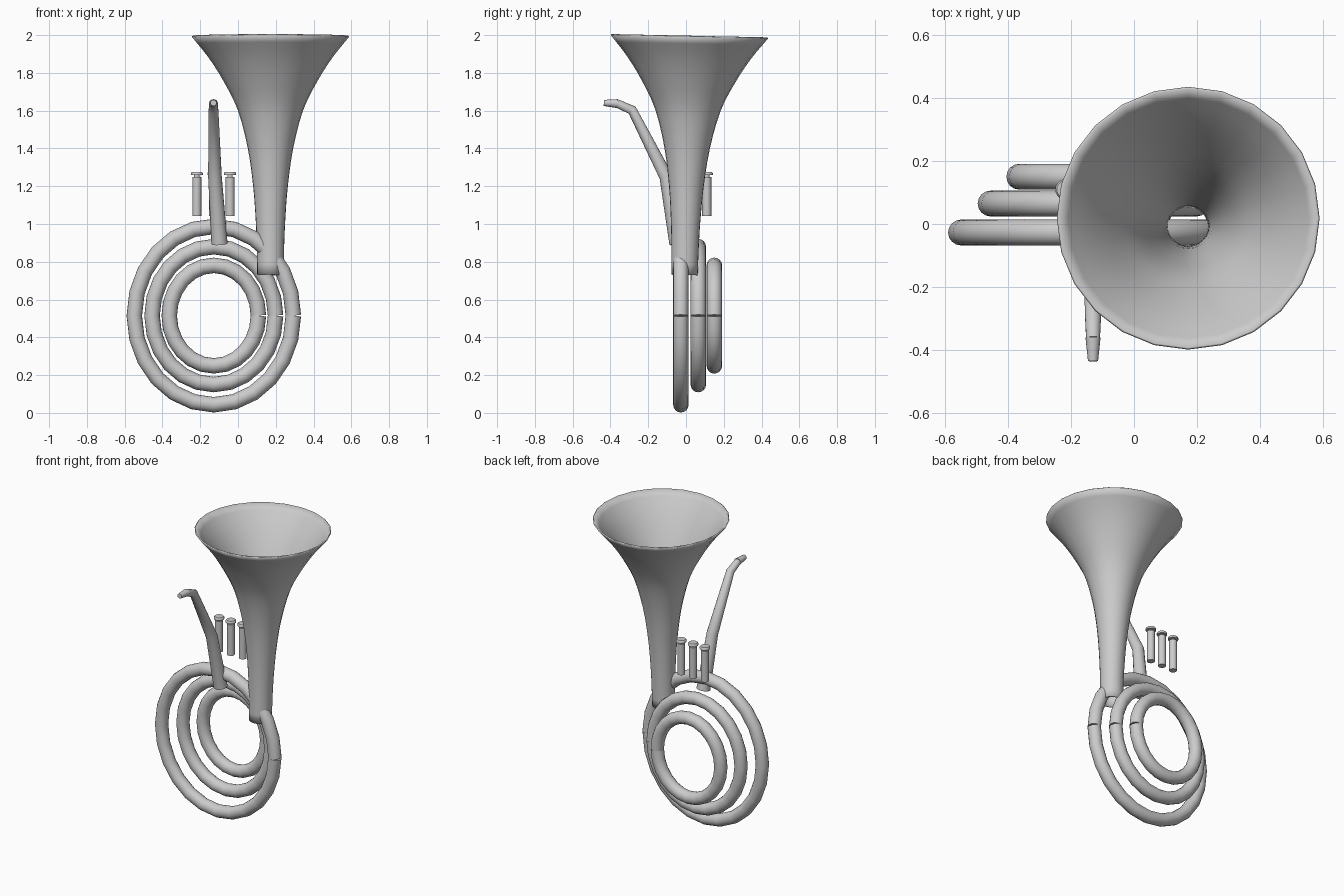
import bpy
import math
from mathutils import Matrix, Vector

if "Cube" in bpy.data.objects:
    bpy.data.objects.remove(bpy.data.objects["Cube"])

metal = bpy.data.materials.new("silver_grey")
metal.use_nodes = True
GREY = (0.6, 0.6, 0.6, 1)
metal.diffuse_color = GREY
metal.node_tree.nodes["Principled BSDF"].inputs["Base Color"].default_value = GREY


def finish(obj, angle=40):
    """Assign the metal and smooth the soft edges."""
    obj.data.materials.append(metal)
    bpy.ops.object.select_all(action='DESELECT')
    obj.select_set(True)
    bpy.context.view_layer.objects.active = obj
    bpy.ops.object.shade_smooth_by_angle(angle=math.radians(angle))
    return obj


def lathe(name, profile, sides, location=(0, 0, 0)):
    """Revolve (radius, height) pairs around z; radius 0 closes an end."""
    verts, faces, rings = [], [], []
    for r, z in profile:
        count = sides if r > 0 else 1
        rings.append([len(verts) + i for i in range(count)])
        for i in range(count):
            a = math.tau * i / sides
            verts.append((r * math.cos(a), r * math.sin(a), z))
    for low, high in zip(rings, rings[1:]):
        for i in range(sides):
            j = (i + 1) % sides
            if len(low) == 1:
                faces.append((low[0], high[j], high[i]))
            elif len(high) == 1:
                faces.append((low[i], low[j], high[0]))
            else:
                faces.append((low[i], low[j], high[j], high[i]))
    mesh = bpy.data.meshes.new(name)
    mesh.from_pydata(verts, [], faces)
    obj = bpy.data.objects.new(name, mesh)
    obj.location = location
    bpy.context.collection.objects.link(obj)
    return finish(obj)


def tube(name, points, radii, caps=True):
    """Sweep a round section along a polyline, then turn it into a mesh."""
    curve = bpy.data.curves.new(name, 'CURVE')
    curve.dimensions = '3D'
    curve.bevel_depth = 1
    curve.bevel_resolution = 6
    curve.use_fill_caps = caps
    spline = curve.splines.new('POLY')
    spline.points.add(len(points) - 1)
    for p, co, r in zip(spline.points, points, radii):
        p.co = (*co, 1)
        p.radius = r
    temp = bpy.data.objects.new(name + "_path", curve)
    bpy.context.collection.objects.link(temp)
    bpy.context.view_layer.update()
    graph = bpy.context.evaluated_depsgraph_get()
    mesh = bpy.data.meshes.new_from_object(temp.evaluated_get(graph))
    mesh.materials.clear()
    bpy.data.objects.remove(temp)
    obj = bpy.data.objects.new(name, mesh)
    bpy.context.collection.objects.link(obj)
    return finish(obj, 50)


def smooth_profile(keys, steps):
    """Catmull-Rom interpolation through the key points."""
    pts = [Vector(k) for k in keys]
    pts = [2 * pts[0] - pts[1]] + pts + [2 * pts[-1] - pts[-2]]
    out = []
    for a, b, c, d in zip(pts, pts[1:], pts[2:], pts[3:]):
        for s in range(steps):
            t = s / steps
            out.append(0.5 * (2 * b + (c - a) * t + (2 * a - 5 * b + 4 * c - d) * t**2
                              + (3 * b - a - 3 * c + d) * t**3))
    return [tuple(p) for p in out + [pts[-2]]]


# Flared bell, leaning slightly backward
flare = [(0.07, 0), (0.073, 0.17), (0.08, 0.32), (0.093, 0.48), (0.12, 0.67),
         (0.172, 0.87), (0.245, 1.02), (0.327, 1.15), (0.417, 1.262)]
bell = lathe("bell", smooth_profile(flare, 3), 24, (0.172, -0.008, 0.73))
bell.rotation_euler.x = math.radians(-1.2)
wall = bell.modifiers.new("wall", 'SOLIDIFY')
wall.thickness = 0.008
wall.offset = -1

# Three oval coils stepping backward, each with a seam on the left side
SEGMENTS = 24
coils = [("large_coil", 0.421, 0.472, -0.027),
         ("middle_coil", 0.327, 0.365, 0.065),
         ("small_coil", 0.236, 0.266, 0.15)]
for name, rx, rz, y in coils:
    path = []
    for i in range(SEGMENTS + 1):
        a = math.tau * i / SEGMENTS
        path.append((-0.128 + rx * math.cos(a), y, 0.515 + rz * math.sin(a)))
    tube(name, path, [0.041] * len(path))

# Tapered lead pipe with a bent neck
tube("lead_pipe",
     [(-0.098, -0.045, 0.895), (-0.122, -0.105, 1.25), (-0.13, -0.285, 1.603),
      (-0.13, -0.365, 1.638)],
     [0.043, 0.036, 0.026, 0.022])

# Mouthpiece at the end of the pipe
tube("mouthpiece", [(-0.13, -0.36, 1.637), (-0.13, -0.435, 1.641)], [0.024, 0.016])

# Three piston valves with button caps
valve = [(0, 0), (0.024, 0), (0.024, 0.208), (0.014, 0.208), (0.014, 0.217),
         (0.032, 0.217), (0.032, 0.228), (0.027, 0.234), (0, 0.234)]
for i, name in enumerate(("right_valve", "middle_valve", "left_valve")):
    lathe(name, valve, 20, (-0.218 + 0.088 * i, 0.11, 1.042))
